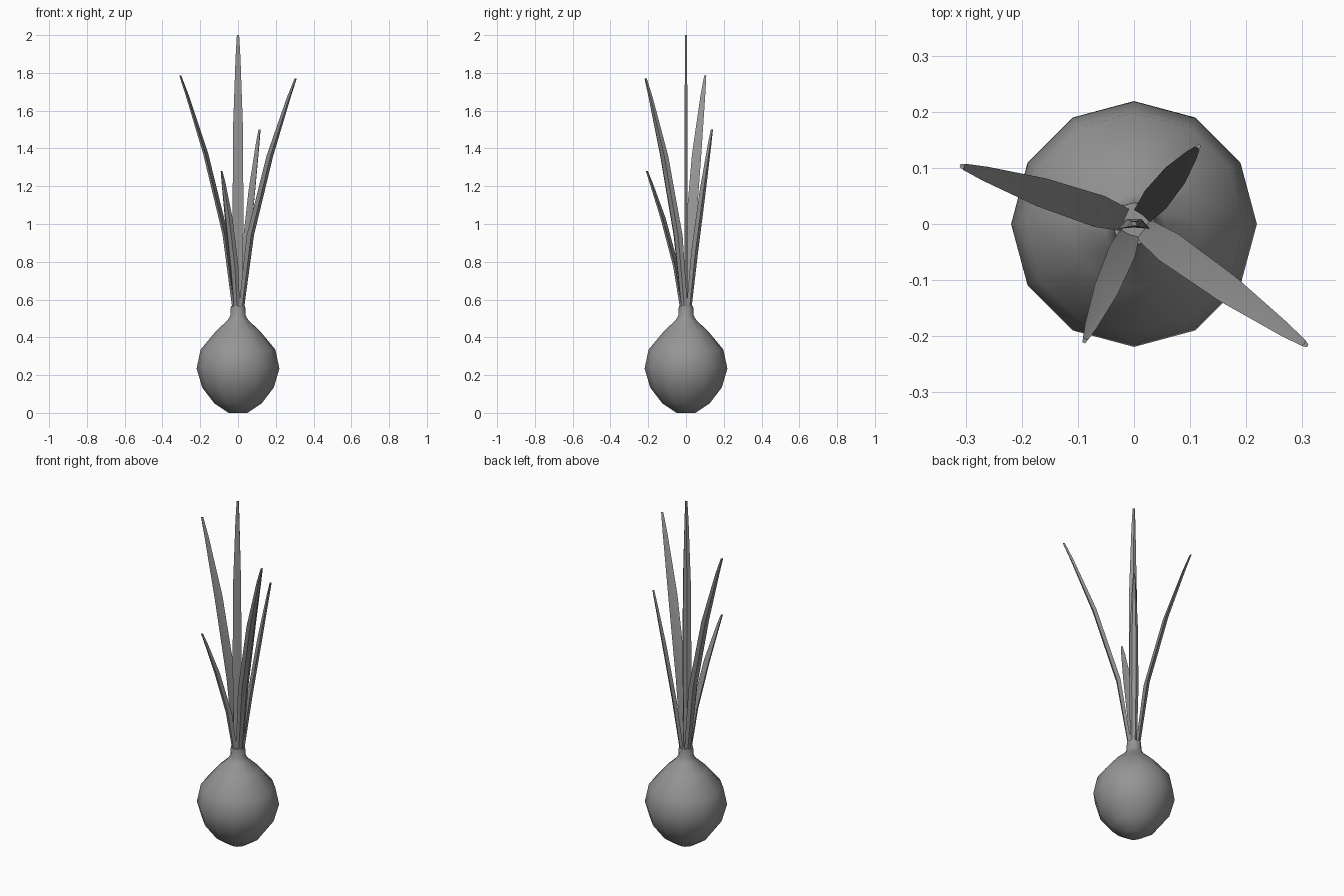
import bpy, bmesh, math
from mathutils import Vector

old = bpy.data.objects.get("Cube")
if old:
    bpy.data.objects.remove(old, do_unlink=True)

grey = bpy.data.materials.new("plain grey")
grey.use_nodes = True
colour = (0.3, 0.3, 0.3, 1)
grey.diffuse_color = colour
grey.node_tree.nodes["Principled BSDF"].inputs["Base Color"].default_value = colour


def loft(name, rings, angle):
    """Skin a list of equal-length point rings, cap both ends."""
    bm = bmesh.new()
    loops = [[bm.verts.new(p) for p in ring] for ring in rings]
    n = len(loops[0])
    for a, b in zip(loops, loops[1:]):
        for i in range(n):
            j = (i + 1) % n
            bm.faces.new((a[i], a[j], b[j], b[i]))
    bm.faces.new(loops[0][::-1])
    bm.faces.new(loops[-1])
    bmesh.ops.recalc_face_normals(bm, faces=bm.faces)
    mesh = bpy.data.meshes.new(name)
    bm.to_mesh(mesh)
    bm.free()
    mesh.materials.append(grey)
    obj = bpy.data.objects.new(name, mesh)
    bpy.context.collection.objects.link(obj)
    bpy.ops.object.select_all(action="DESELECT")
    obj.select_set(True)
    bpy.context.view_layer.objects.active = obj
    bpy.ops.object.shade_smooth_by_angle(angle=math.radians(angle))


# Bulb: twelve-sided turned profile with a narrow neck
profile = [(0.05, 0), (0.125, 0.05), (0.19, 0.135), (0.219, 0.235), (0.198, 0.335),
           (0.115, 0.435), (0.055, 0.49), (0.041, 0.515), (0.038, 0.565)]
SIDES = 12
turns = [math.tau * i / SIDES for i in range(SIDES)]
loft("bulb", [[(r * math.cos(a), r * math.sin(a), z) for a in turns]
              for r, z in profile], 60)

# Leaves: tapering blades that bend outwards from the neck
STATIONS = [(0, 0.04), (0.33, 0.058), (0.67, 0.052), (0.92, 0.026), (1, 0.012)]
SECTION = [(-1, 0), (-0.45, 1), (0.45, 1), (1, 0), (0, 0.15)]
BASE_Z = 0.53


def leaf(name, base, tip, height, bend, scale=1.0, facing=None):
    base, tip = Vector(base), Vector(tip)
    out = Vector(facing) if facing else (tip - base).normalized()
    side = Vector((-out.y, out.x))
    rings = []
    for u, width in STATIONS:
        centre = base.lerp(tip, u ** bend)
        z = BASE_Z + (height - BASE_Z) * u
        half = width * scale / 2
        thick = 0.006 + width * 0.2
        ring = []
        for s, t in SECTION:
            p = centre + side * s * half + out * (t - 0.5) * thick
            ring.append((p.x, p.y, z))
        rings.append(ring)
    loft(name, rings, 40)


leaf("right_leaf", (-0.018, 0.008), (-0.306, 0.103), 1.785, 1.55)
leaf("left_leaf", (0.018, -0.01), (0.306, -0.215), 1.77, 1.55)
leaf("back_leaf", (0.016, 0.016), (0.115, 0.138), 1.5, 1.15, 0.85)
leaf("front_leaf", (-0.008, -0.018), (-0.088, -0.208), 1.28, 1.45, 0.85)
leaf("centre_leaf", (0, 0), (0, 0), 2.0, 1, 1.0, (0, 1))
